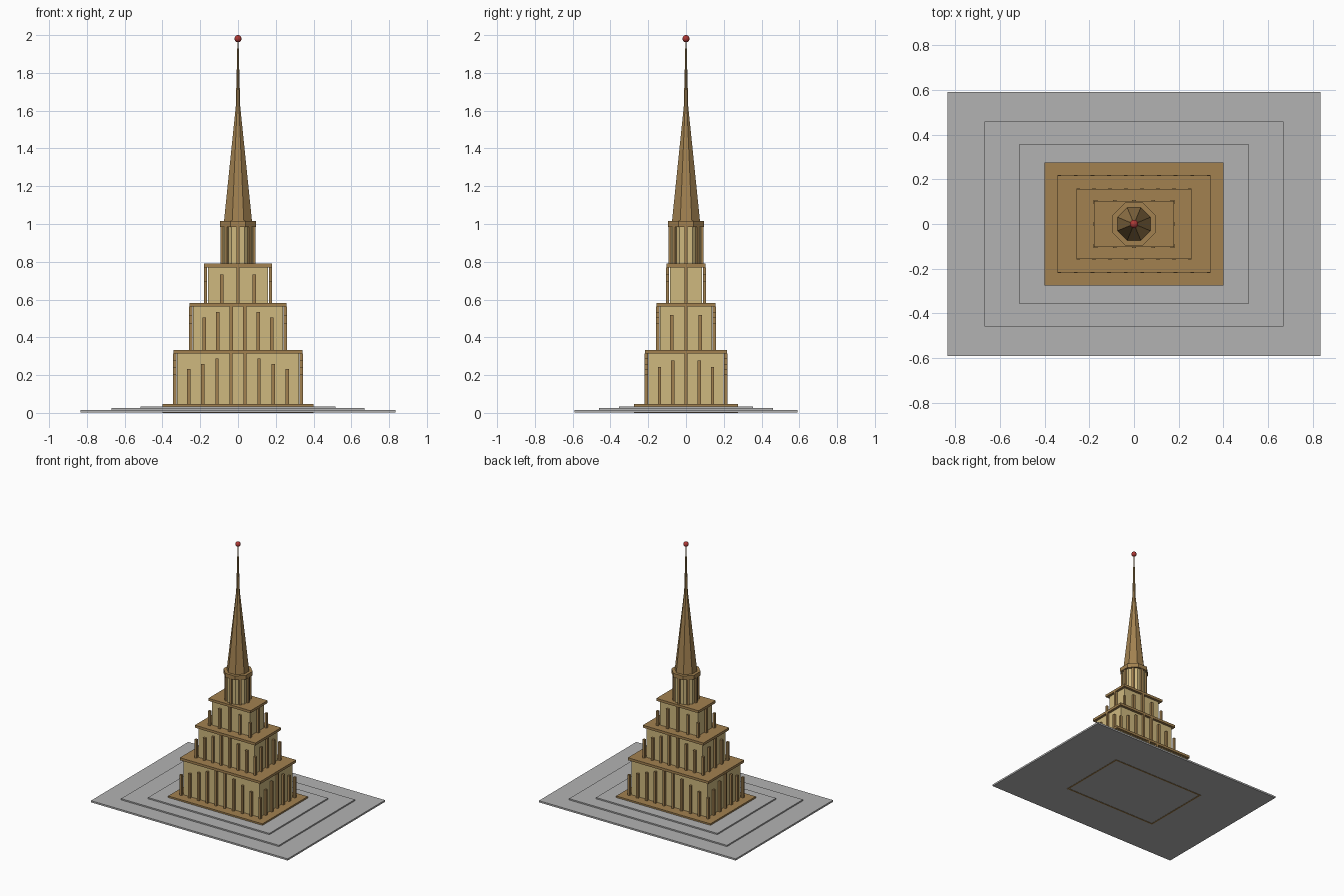
import bpy, bmesh, math
from mathutils import Matrix, Vector

if "Cube" in bpy.data.objects:
    bpy.data.objects.remove(bpy.data.objects["Cube"])


def make_mat(name, rgb):
    m = bpy.data.materials.new(name)
    m.diffuse_color = (*rgb, 1)
    m.use_nodes = True
    m.node_tree.nodes["Principled BSDF"].inputs["Base Color"].default_value = m.diffuse_color
    return m


STONE = make_mat("grey paving", (0.45, 0.45, 0.45))
TAN = make_mat("tan wall", (0.62, 0.48, 0.21))
BROWN = make_mat("brown trim", (0.36, 0.22, 0.08))
RED = make_mat("red ball", (0.42, 0.04, 0.035))


def finish(bm, name, mat):
    me = bpy.data.meshes.new(name)
    bmesh.ops.recalc_face_normals(bm, faces=bm.faces)
    bm.to_mesh(me)
    bm.free()
    me.materials.append(mat)
    ob = bpy.data.objects.new(name, me)
    bpy.context.collection.objects.link(ob)
    return ob


def add_box(bm, x, y, hx, hy, z0, z1, turn=0.0):
    mat = (Matrix.Translation((x, y, (z0 + z1) / 2)) @ Matrix.Rotation(turn, 4, 'Z')
           @ Matrix.Diagonal((2 * hx, 2 * hy, z1 - z0, 1)))
    bmesh.ops.create_cube(bm, size=1, matrix=mat)


def slab(name, hx, hy, z0, z1, mat):
    bm = bmesh.new()
    add_box(bm, 0, 0, hx, hy, z0, z1)
    return finish(bm, name, mat)


def octagon_stack(name, levels, mat):
    """Eight-sided solid with a flat side to the front; levels are (apothem, z)."""
    bm = bmesh.new()
    rings = []
    for a, z in levels:
        r = a / math.cos(math.pi / 8)
        rings.append([bm.verts.new((r * math.cos((i + 0.5) * math.pi / 4),
                                    r * math.sin((i + 0.5) * math.pi / 4), z))
                      for i in range(8)])
    for lo, hi in zip(rings, rings[1:]):
        for i in range(8):
            j = (i + 1) % 8
            bm.faces.new((lo[i], lo[j], hi[j], hi[i]))
    bm.faces.new(rings[0])
    bm.faces.new(rings[-1])
    return finish(bm, name, mat)


# Stepped paving and plinth
slab("paving_lower", 0.835, 0.59, 0.002, 0.015, STONE)
slab("paving_middle", 0.67, 0.46, 0.014, 0.025, STONE)
slab("paving_upper", 0.515, 0.355, 0.024, 0.035, STONE)
slab("plinth", 0.40, 0.275, 0.034, 0.047, BROWN)

# Thin footing frame showing on the underside
bm = bmesh.new()
for s in (-1, 1):
    add_box(bm, 0, s * 0.269, 0.40, 0.006, 0, 0.01)
    add_box(bm, s * 0.394, 0, 0.006, 0.263, 0, 0.01)
finish(bm, "footing_frame", BROWN)


def tier(label, hx, hy, z0, z1, nx, ny, low):
    """Wall block, roof slab and pillars that rise towards the middle of each side."""
    ledge = z1 - 0.019
    slab(label + "_wall", hx - 0.019, hy - 0.019, z0, ledge, TAN)
    slab(label + "_roof", hx, hy, ledge, z1, BROWN)
    bm = bmesh.new()
    w = 0.0085
    px, py = hx - 0.007, hy - 0.006

    def top(i, n):
        k = min(i, n - 1 - i) / ((n - 1) // 2)
        return low + (ledge - low) * k

    for s in (-1, 1):
        for i in range(nx):
            add_box(bm, px * (2 * i / (nx - 1) - 1), s * py, w, w, z0, top(i, nx))
        for i in range(1, ny - 1):
            add_box(bm, s * px, py * (2 * i / (ny - 1) - 1), w, w, z0, top(i, ny))
    finish(bm, label + "_pillars", BROWN)


# Three stacked tiers
tier("lower_tier", 0.342, 0.217, 0.047, 0.334, 10, 7, 0.205)
tier("middle_tier", 0.257, 0.156, 0.334, 0.583, 8, 5, 0.475)
tier("upper_tier", 0.179, 0.104, 0.583, 0.79, 5, 3, 0.695)

# Octagonal drum with columns and crown
octagon_stack("drum", [(0.08, 0.79), (0.08, 0.985)], TAN)
bm = bmesh.new()
for i in range(8):
    a = i * math.pi / 4
    add_box(bm, 0.084 * math.cos(a), 0.084 * math.sin(a), 0.009, 0.009, 0.79, 0.985, a)
finish(bm, "drum_columns", BROWN)
octagon_stack("drum_crown", [(0.096, 0.985), (0.096, 1.016)], BROWN)

# Spire
octagon_stack("spire", [(0.074, 1.016), (0.012, 1.62), (0.006, 1.84), (0.003, 1.97)], BROWN)

# Ball on the tip
bm = bmesh.new()
bmesh.ops.create_uvsphere(bm, u_segments=16, v_segments=10, radius=0.019,
                          matrix=Matrix.Translation((0, 0, 1.981)))
ball = finish(bm, "tip_ball", RED)
for p in ball.data.polygons:
    p.use_smooth = True
